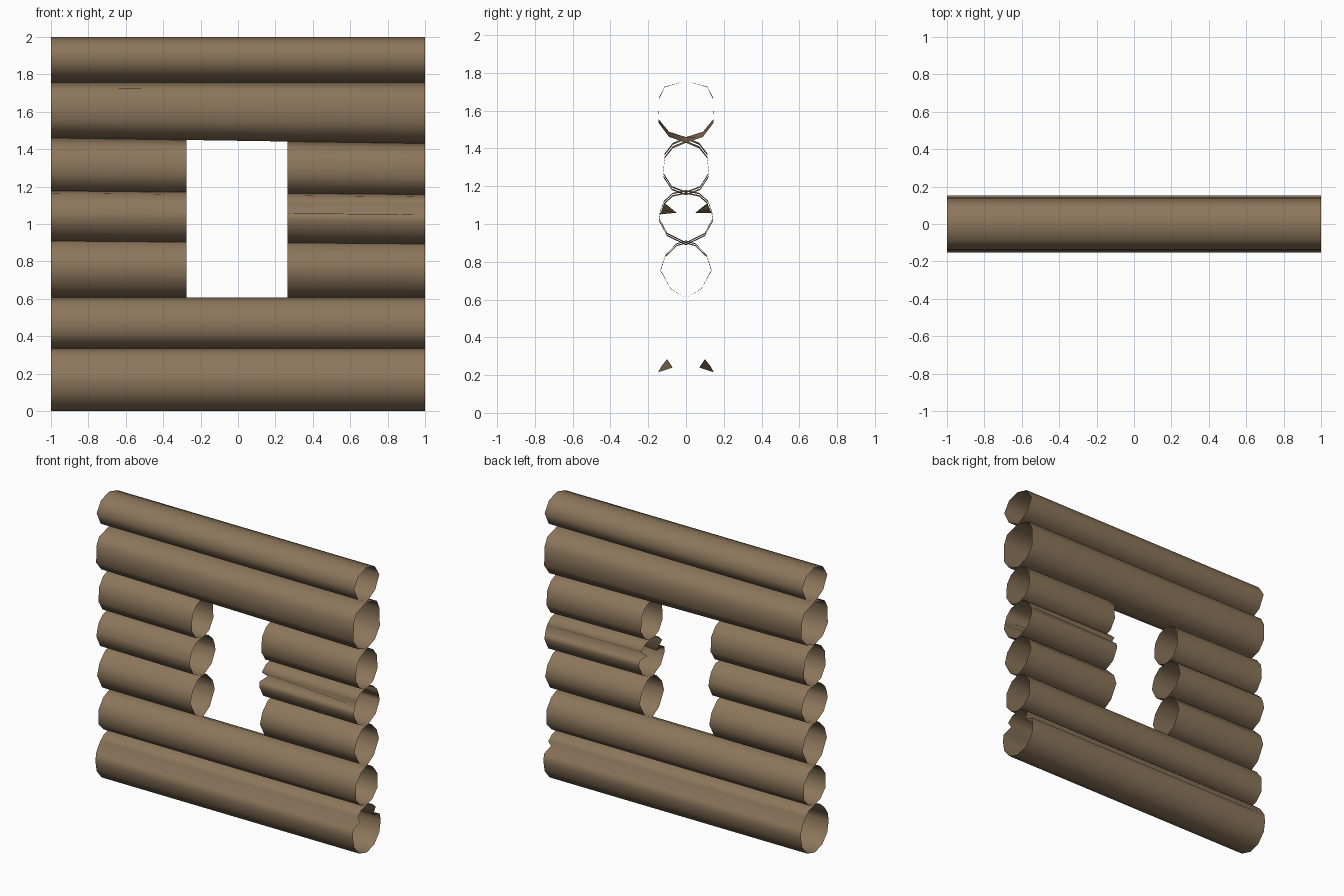
import bpy, bmesh

if "Cube" in bpy.data.objects:
    bpy.data.objects.remove(bpy.data.objects["Cube"])

wood = bpy.data.materials.new("brown wood")
wood.diffuse_color = (0.265, 0.182, 0.105, 1)
wood.use_nodes = True
wood.node_tree.nodes["Principled BSDF"].inputs["Base Color"].default_value = wood.diffuse_color

# Half sections (y, z) from the bottom ridge to the top ridge, then the slope
# of the bottom and top seams along x
LOGS = {
    "sill_log": ([(0, 0), (.085, .025), (.14, .09), (.153, .16), (.148, .215),
                  (.128, .25), (.10, .285), (.06, .318), (0, .335)], 0, 0),
    "lower_log": ([(0, .335), (.065, .355), (.117, .41), (.117, .515),
                   (.065, .582), (0, .608)], 0, 0),
    "window_log_low": ([(0, .608), (.08, .655), (.135, .755), (.11, .83),
                        (.05, .89), (0, .905)], 0, -.008),
    "window_log_mid": ([(0, .895), (.1, .945), (.143, 1.025), (.137, 1.06),
                        (.128, 1.085), (.115, 1.115), (.07, 1.155), (0, 1.17)], -.008, -.01),
    "window_log_high": ([(0, 1.162), (.075, 1.19), (.12, 1.26), (.113, 1.36),
                         (.07, 1.415), (0, 1.445)], -.01, -.015),
    "lintel_log": ([(0, 1.445), (.09, 1.475), (.145, 1.545), (.143, 1.665),
                    (.113, 1.725), (0, 1.757)], -.015, 0),
    "top_log": ([(0, 1.757), (.095, 1.81), (.14, 1.9), (.09, 1.975), (0, 2)], 0, 0),
}


def make_log(name, key, x0, x1, dent_at=None, dent_index=0, dent=None):
    """Open tube along x; a dent pushes one section point inwards at one end."""
    half, low_slope, high_slope = LOGS[key]
    z0, z1 = half[0][1], half[-1][1]
    bm = bmesh.new()
    rings = []
    for x in (x0, x1):
        pts = list(half)
        if x == dent_at:
            pts[dent_index] = dent
        section = pts + [(-y, z) for y, z in pts[-2:0:-1]]
        ring = []
        for y, z in section:
            t = (z - z0) / (z1 - z0)
            ring.append(bm.verts.new((x, y, z + x * (low_slope * (1 - t) + high_slope * t))))
        rings.append(ring)
    a, b = rings
    n = len(a)
    for i in range(n):
        j = (i + 1) % n
        f = bm.faces.new((a[i], b[i], b[j], a[j]))
        f.smooth = True
    # outward facing
    bm.normal_update()
    if bm.faces[:][1].normal.y < 0:
        bmesh.ops.reverse_faces(bm, faces=bm.faces[:])
    me = bpy.data.meshes.new(name)
    bm.to_mesh(me)
    bm.free()
    me.materials.append(wood)
    bpy.context.collection.objects.link(bpy.data.objects.new(name, me))


# Full-width logs, the lowest one split at its right end
make_log("sill_log", "sill_log", -1, 1, 1, 5, (.07, .24))
for key in ("lower_log", "lintel_log", "top_log"):
    make_log(key, key, -1, 1)

# Short logs either side of the window opening
W0, W1 = -.275, .265
for key in ("window_log_low", "window_log_mid", "window_log_high"):
    make_log(key + "_left", key, -1, W0)
    if key == "window_log_mid":
        make_log(key + "_right", key, W1, 1, W1, 4, (.05, 1.062))
    else:
        make_log(key + "_right", key, W1, 1)
